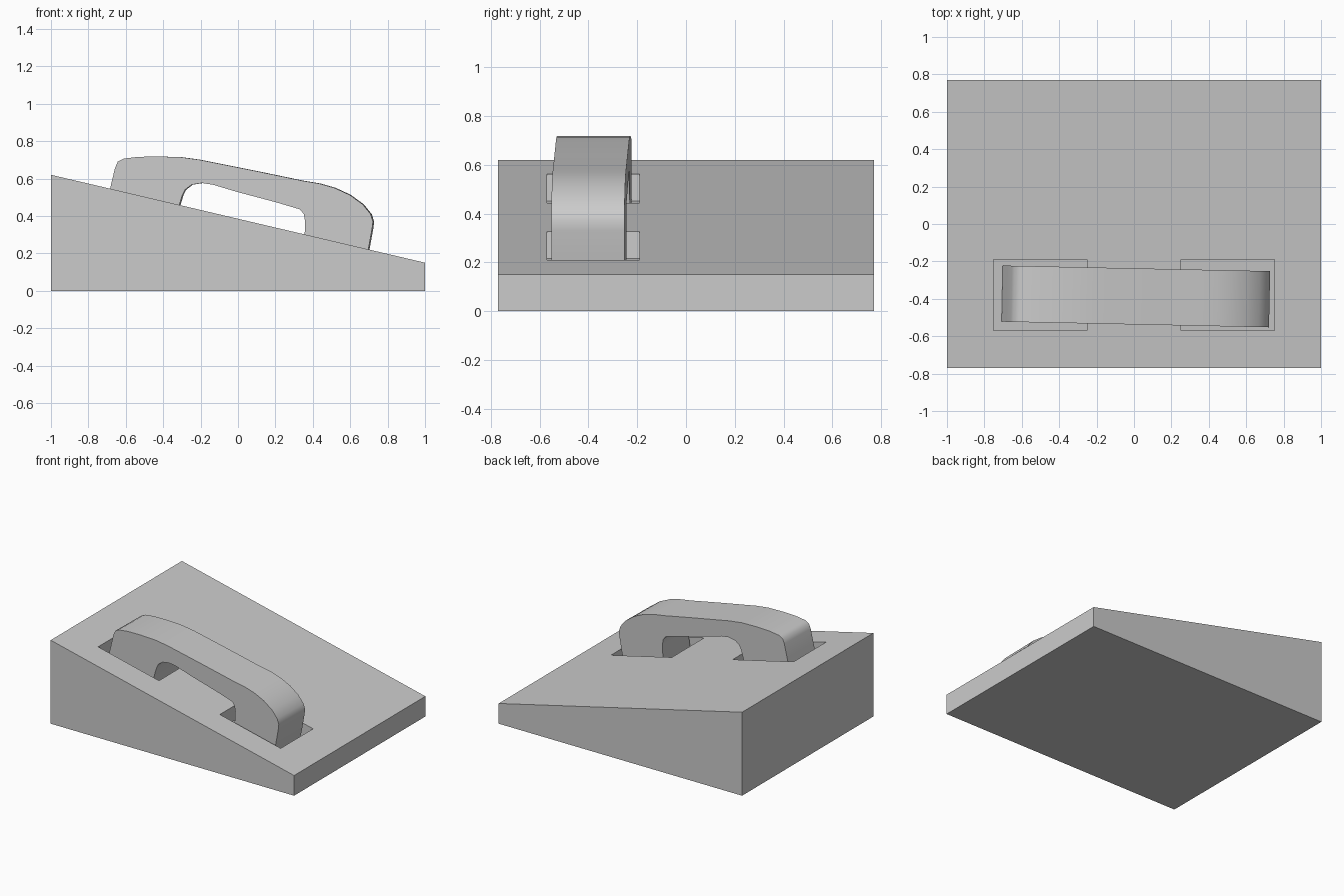
import bpy, bmesh, math
from mathutils import Matrix

if "Cube" in bpy.data.objects:
    bpy.data.objects.remove(bpy.data.objects["Cube"])


def prism(name, profile, y0, y1):
    """Extrude a closed (x, z) profile from y0 to y1."""
    bm = bmesh.new()
    face = bm.faces.new([bm.verts.new((x, y0, z)) for x, z in profile])
    ext = bmesh.ops.extrude_face_region(bm, geom=[face])
    for v in ext["geom"]:
        if isinstance(v, bmesh.types.BMVert):
            v.co.y = y1
    bmesh.ops.recalc_face_normals(bm, faces=bm.faces)
    mesh = bpy.data.meshes.new(name)
    bm.to_mesh(mesh)
    bm.free()
    obj = bpy.data.objects.new(name, mesh)
    bpy.context.collection.objects.link(obj)
    return obj


def smooth(obj, angle):
    bpy.ops.object.select_all(action="DESELECT")
    obj.select_set(True)
    bpy.context.view_layer.objects.active = obj
    bpy.ops.object.shade_smooth_by_angle(angle=math.radians(angle))


def slope(x):
    """Height of the sloping top at x."""
    return 0.385 - 0.235 * x


# Wedge-shaped base
base = prism("base", [(-1, 0), (1, 0), (1, slope(1)), (-1, slope(-1))], -0.77, 0.77)

# Two cradle pockets sunk into the slope
depth = 0.11
for i, x0 in enumerate((-0.75, 0.25)):
    x1 = x0 + 0.5
    cutter = prism("pocket_cutter", [(x0, slope(x0) - depth), (x1, slope(x1) - depth),
                                     (x1, slope(x1) + 0.2), (x0, slope(x0) + 0.2)], -0.57, -0.19)
    cutter.hide_render = True
    mod = base.modifiers.new("pocket", "BOOLEAN")
    mod.object = cutter
    mod.operation = "DIFFERENCE"
    mod.solver = "EXACT"
    bpy.context.view_layer.objects.active = base
    bpy.ops.object.modifier_apply(modifier=mod.name)
    bpy.data.objects.remove(cutter)
smooth(base, 20)

# Handset: curved grip with two ends resting in the pockets
outer = [(-0.705, 0.45), (-0.68, 0.55), (-0.655, 0.655), (-0.64, 0.69), (-0.61, 0.706),
         (-0.53, 0.716), (-0.42, 0.718), (-0.30, 0.714), (-0.20, 0.70), (0.10, 0.64),
         (0.35, 0.588), (0.44, 0.573), (0.52, 0.55), (0.60, 0.513), (0.67, 0.462),
         (0.712, 0.41), (0.725, 0.37), (0.72, 0.33), (0.70, 0.22), (0.68, 0.13)]
inner = [(0.345, 0.21), (0.36, 0.31), (0.362, 0.37), (0.355, 0.41), (0.335, 0.435),
         (0.20, 0.475), (0.0, 0.528), (-0.13, 0.567), (-0.19, 0.576), (-0.245, 0.567),
         (-0.28, 0.54), (-0.295, 0.51), (-0.31, 0.46), (-0.335, 0.365)]
handset = prism("handset", outer + inner, -0.15, 0.15)
handset.data.transform(Matrix.Translation((0, -0.387, 0)) @ Matrix.Rotation(math.radians(-1.2), 4, "Z"))
smooth(handset, 40)
